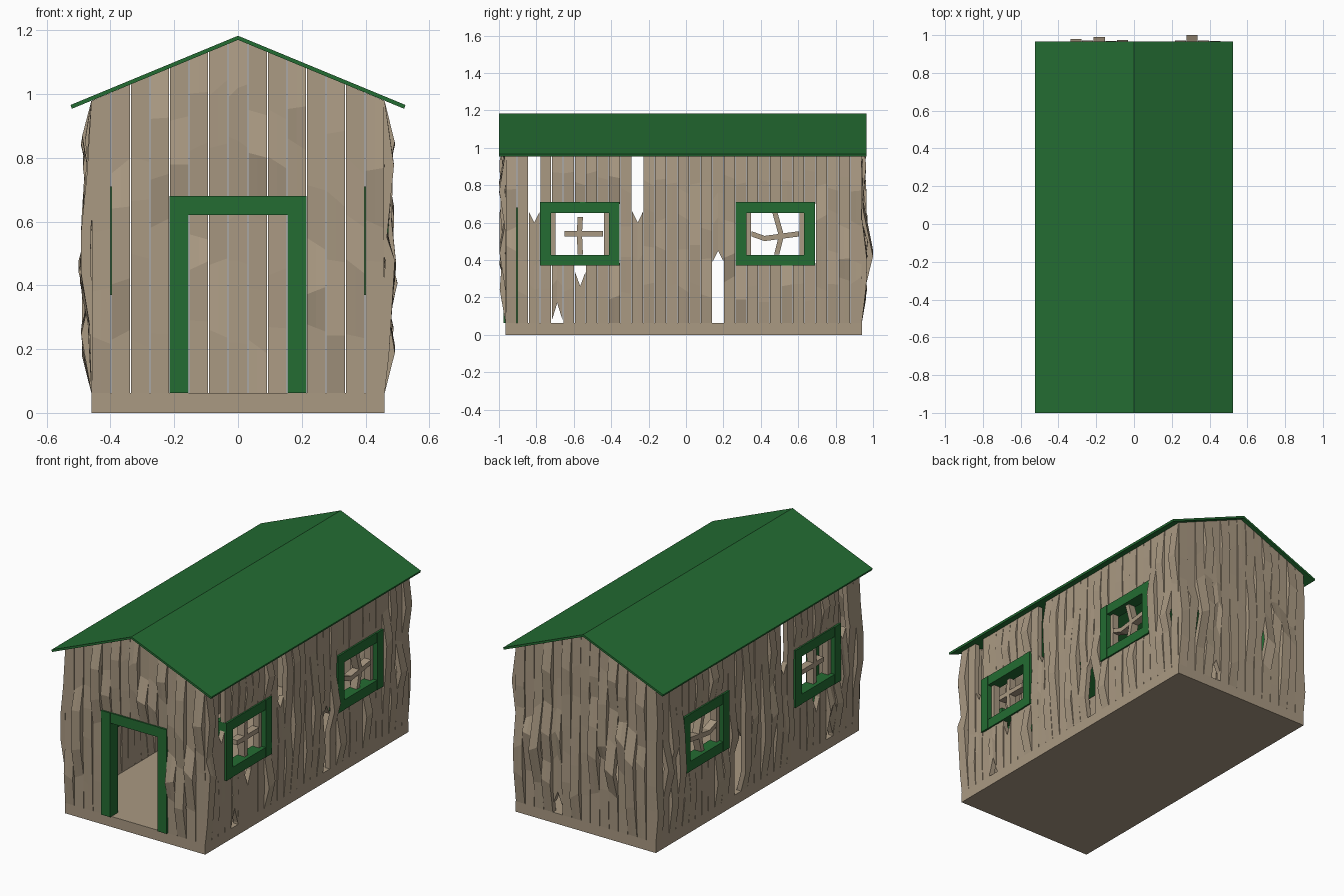
import bpy, bmesh, random

random.seed(7)
if "Cube" in bpy.data.objects:
    bpy.data.objects.remove(bpy.data.objects["Cube"])

FLOOR, HALF, FRONT, BACK = 0.062, 0.46, -0.965, 0.94
RIDGE, SLOPE, THICK = 1.172, 0.42, 0.03
FULL = None


def material(name, rgb):
    m = bpy.data.materials.new(name)
    m.use_nodes = True
    m.diffuse_color = (*rgb, 1)
    m.node_tree.nodes["Principled BSDF"].inputs["Base Color"].default_value = (*rgb, 1)
    return m


WOOD = material("weathered_wood", (0.40, 0.32, 0.225))
GREEN = material("green_paint", (0.017, 0.15, 0.032))


def finish(bm, name, mat):
    bmesh.ops.recalc_face_normals(bm, faces=bm.faces)
    mesh = bpy.data.meshes.new(name)
    bm.to_mesh(mesh)
    bm.free()
    mesh.materials.append(mat)
    obj = bpy.data.objects.new(name, mesh)
    bpy.context.collection.objects.link(obj)


def slab(bm, rows, outs, thick, place):
    """Thick sheet from rows of (u, z) points; each row stands out by its own amount."""
    front = [[bm.verts.new(place(u, o, z)) for u, z in r] for r, o in zip(rows, outs)]
    back = [[bm.verts.new(place(u, o - thick, z)) for u, z in r] for r, o in zip(rows, outs)]
    n, m = len(rows), len(rows[0])
    for g in (front, back):
        for j in range(n - 1):
            for i in range(m - 1):
                bm.faces.new((g[j][i], g[j][i + 1], g[j + 1][i + 1], g[j + 1][i]))
    for j in range(n - 1):
        for i in (0, m - 1):
            bm.faces.new((front[j][i], front[j + 1][i], back[j + 1][i], back[j][i]))
    for j in (0, n - 1):
        for i in range(m - 1):
            bm.faces.new((front[j][i], front[j][i + 1], back[j][i + 1], back[j][i]))


def rect(bm, u0, u1, z0, z1, out, thick, place):
    slab(bm, [[(u0, z0), (u1, z0)], [(u0, z1), (u1, z1)]], [out, out], thick, place)


def wall(name, start, end, count, top, place, special, bulges):
    """Row of warped planks; special gives (low, high, low notch, high notch) pieces."""
    bm = bmesh.new()
    pitch = (end - start) / count
    for i in range(count):
        c, h = start + pitch * (i + 0.5), pitch / 2 - 0.0015
        cols = (c - h, c, c + h)
        for lo, hi, cut_lo, cut_hi in special.get(i, [(FLOOR, FULL, 0, 0)]):
            lows = [lo, lo + cut_lo, lo]
            highs = [top(u) for u in cols] if hi is FULL else [hi, hi + cut_hi, hi]
            length = min(highs) - max(lows)
            steps = max(1, round(length / 0.22))
            rows, outs = [list(zip(cols, lows))], [0.0]
            for k in range(1, steps + 1):
                t = (k + random.uniform(-0.3, 0.3)) / (steps + 1)
                skew = random.uniform(-0.02, 0.02) * min(1, length * 2)
                rows.append([(u, a + (b - a) * t + skew * s)
                             for u, a, b, s in zip(cols, lows, highs, (-1, 0, 1))])
                outs.append(0.034 * random.random() ** 2)
            if i in bulges:
                k = random.randint(1, steps) if steps < 2 else steps // 2
                outs[k] = bulges[i]
            rows.append(list(zip(cols, highs)))
            outs.append(0.0)
            slab(bm, rows, outs, THICK, place)
    finish(bm, name, WOOD)


def frame(name, u0, u1, z0, z1, w, place, sill=True):
    """Green surround with butted posts and rails."""
    bm = bmesh.new()
    for a in (u0, u1 - w):
        rect(bm, a, a + w, z0, z1, 0.012, 0.075, place)
    for z in ((z0, z1 - w) if sill else (z1 - w,)):
        rect(bm, u0 + w, u1 - w, z, z + w, 0.01, 0.071, place)
    finish(bm, name, GREEN)


def gable(u):
    return RIDGE - SLOPE * abs(u)


def eave(u):
    return RIDGE - SLOPE * HALF


def on_front(u, o, z):
    return (u, FRONT - o, z)


def on_back(u, o, z):
    return (u, BACK + o, z)


# Floor slab
bm = bmesh.new()
rect(bm, -HALF, HALF, 0, FLOOR, 0, BACK - FRONT, on_front)
finish(bm, "floor", WOOD)

# End walls
over_door = {i: [(0.67, FULL, 0, 0)] for i in range(4, 11)}
wall("front_wall", -HALF, HALF, 15, gable, on_front, over_door, {8: 0.035, 1: 0.03, 13: 0.032})
wall("back_wall", -HALF, HALF, 15, gable, on_back,
     {10: [(0.12, FULL, 0.07, 0)]}, {12: 0.06, 4: 0.05, 2: 0.04, 6: 0.033})
frame("door_frame", -0.215, 0.215, FLOOR, 0.68, 0.06, on_front, sill=False)

# Side walls with broken planks, windows and crooked glazing bars
side_special = {i: [(FLOOR, 0.385, 0, 0), (0.70, FULL, 0, 0)]
                for i in [*range(3, 10), *range(20, 27)]}
for i in (2, 11):
    side_special[i] = [(FLOOR, 0.66, 0, -0.06)]
side_special[18] = [(0.39, FULL, 0.06, 0)]
side_special[4][0] = (0.075, 0.385, 0.095, 0)
side_special[6][0] = (FLOOR, 0.34, 0, -0.08)

for side, s in (("left", 1), ("right", -1)):
    def on_side(u, o, z, s=s):
        return (s * (HALF + o), u, z)

    wall(side + "_wall", FRONT, BACK, 31, eave, on_side, side_special,
         {0: 0.032, 13: 0.035, 16: 0.035, 29: 0.04})
    for label, u0, u1, bars in (
            ("front", -0.78, -0.355,
             [("h", [(-0.65, 0.54), (-0.445, 0.54)]),
              ("v", [(-0.565, 0.43), (-0.57, 0.54), (-0.565, 0.63)])]),
            ("rear", 0.265, 0.69,
             [("h", [(0.35, 0.54), (0.42, 0.515), (0.605, 0.54)]),
              ("v", [(0.485, 0.43), (0.51, 0.53), (0.475, 0.655)])])):
        frame(f"{side}_{label}_window_frame", u0, u1, 0.37, 0.71, 0.058, on_side)
        bm = bmesh.new()
        for a in (u0 + 0.058, u1 - 0.083):
            rect(bm, a, a + 0.025, 0.425, 0.655, -0.015, 0.04, on_side)
        for kind, pts in bars:
            du, dz = (0, 0.014) if kind == "h" else (0.014, 0)
            rows = [[(u - du, z - dz), (u + du, z + dz)] for u, z in pts]
            slab(bm, rows, [-0.01] * len(rows), 0.045, on_side)
        finish(bm, f"{side}_{label}_window_bars", WOOD)

# Roof: one bent sheet
bm = bmesh.new()
E, Z = 0.525, 1.183
section = [(-E, 0.966), (0, Z), (E, 0.966), (E - 0.004, 0.954), (0, Z - 0.013), (0.004 - E, 0.954)]
ends = [[bm.verts.new((x, y, z)) for x, z in section] for y in (-1, 0.965)]
for i in range(6):
    j = (i + 1) % 6
    bm.faces.new((ends[0][i], ends[0][j], ends[1][j], ends[1][i]))
for e in ends:
    bm.faces.new((e[0], e[1], e[4], e[5]))
    bm.faces.new((e[1], e[2], e[3], e[4]))
finish(bm, "roof", GREEN)
